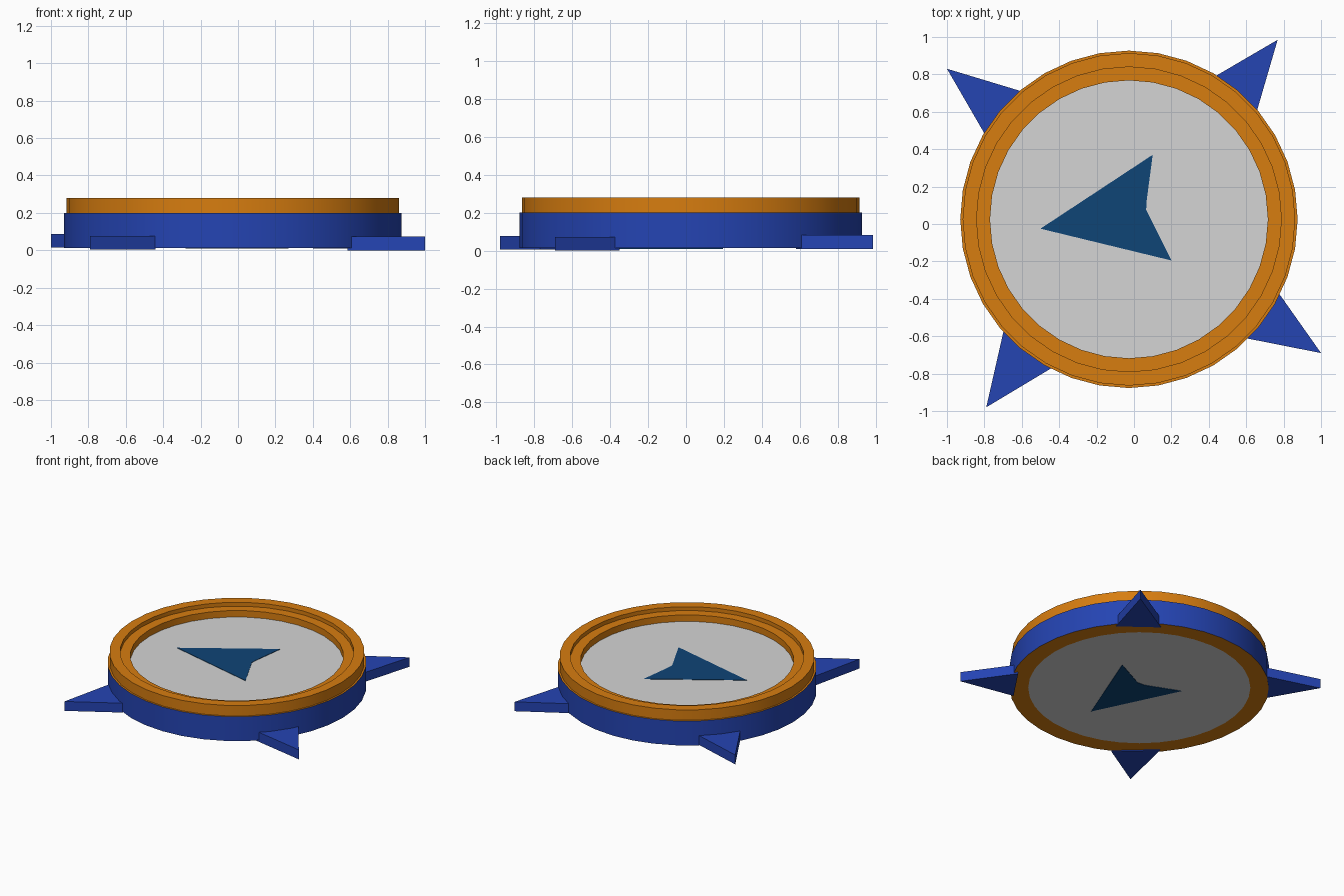
import bpy, bmesh, math

if "Cube" in bpy.data.objects:
    bpy.data.objects.remove(bpy.data.objects["Cube"])

CX, CY, SIDES = -0.027, 0.025, 36
Z0 = 0.013


def material(name, rgb):
    m = bpy.data.materials.new(name)
    m.diffuse_color = (*rgb, 1)
    m.use_nodes = True
    m.node_tree.nodes["Principled BSDF"].inputs["Base Color"].default_value = m.diffuse_color
    return m


ORANGE = material("orange", (0.68, 0.205, 0.005))
BLUE = material("blue", (0.018, 0.058, 0.45))
GREY = material("light grey", (0.66, 0.66, 0.66))
NAVY = material("dark blue", (0.0045, 0.058, 0.18))


def finish(bm, name, mats, smooth=False):
    bmesh.ops.recalc_face_normals(bm, faces=bm.faces)
    me = bpy.data.meshes.new(name)
    bm.to_mesh(me)
    bm.free()
    for m in mats:
        me.materials.append(m)
    ob = bpy.data.objects.new(name, me)
    bpy.context.collection.objects.link(ob)
    if smooth:
        bpy.context.view_layer.objects.active = ob
        ob.select_set(True)
        bpy.ops.object.shade_smooth_by_angle(angle=math.radians(30))
        ob.select_set(False)
    return ob


def prism(name, pts, z0, z1, mat):
    bm = bmesh.new()
    lo = [bm.verts.new((x, y, z0)) for x, y in pts]
    hi = [bm.verts.new((x, y, z1)) for x, y in pts]
    bm.faces.new(lo)
    bm.faces.new(hi)
    for i in range(len(pts)):
        j = (i + 1) % len(pts)
        bm.faces.new((lo[i], lo[j], hi[j], hi[i]))
    return finish(bm, name, [mat])


# Round body: turned profile, one colour per band (0 orange, 1 blue, 2 grey)
profile = [(0.774, Z0), (0.902, Z0), (0.902, 0.20), (0.889, 0.20), (0.889, 0.28),
           (0.815, 0.28), (0.815, 0.25), (0.743, 0.25), (0.743, 0.20)]
bands = [0, 1, 0, 0, 0, 0, 0, 0]
bm = bmesh.new()
rings = []
for r, z in profile:
    rings.append([bm.verts.new((CX + r * math.cos(2 * math.pi * i / SIDES),
                                CY + r * math.sin(2 * math.pi * i / SIDES), z))
                  for i in range(SIDES)])
for k, colour in enumerate(bands):
    a, b = rings[k], rings[k + 1]
    for i in range(SIDES):
        j = (i + 1) % SIDES
        bm.faces.new((a[i], a[j], b[j], b[i])).material_index = colour
for ring in (rings[0], rings[-1]):
    bm.faces.new(ring).material_index = 2
finish(bm, "round_body", [ORANGE, BLUE, GREY], smooth=True)

# Four pointed feet around the rim
feet = {
    "front_right": ([(1.0, -0.69), (0.76, -0.35), (0.585, -0.608)], 0.0, 0.073),
    "front_left": ([(-0.79, -0.98), (-0.44, -0.77), (-0.69, -0.54)], 0.005, 0.077),
    "back_left": ([(-1.0, 0.83), (-0.78, 0.45), (-0.57, 0.70)], 0.015, 0.087),
    "back_right": ([(0.768, 0.985), (0.40, 0.77), (0.65, 0.58)], 0.010, 0.082),
}
for side, (pts, z0, z1) in feet.items():
    prism(side + "_spike", pts, z0, z1, BLUE)

# Needle marks painted on the dial and on the underside
prism("dial_needle", [(-0.50, -0.025), (0.20, -0.195), (0.09, 0.025), (0.065, 0.075),
                      (0.067, 0.12), (0.10, 0.37)], 0.199, 0.203, NAVY)
prism("underside_needle", [(0.02, -0.44), (0.27, 0.195), (0.03, 0.075),
                           (-0.03, 0.078), (-0.28, 0.18)], Z0 - 0.003, Z0 + 0.001, NAVY)
